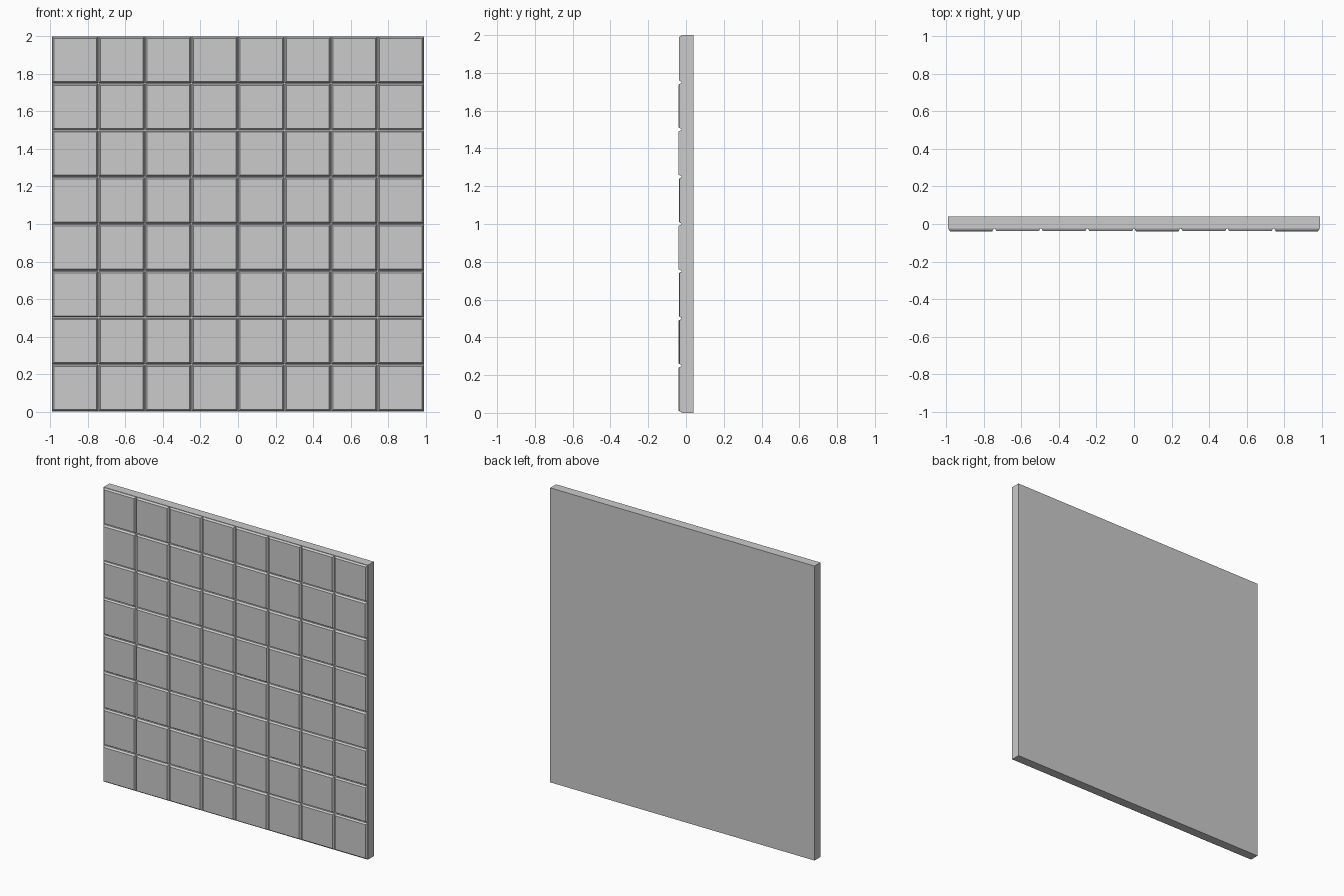
import bpy, bmesh, random

if "Cube" in bpy.data.objects:
    bpy.data.objects.remove(bpy.data.objects["Cube"])

random.seed(4)
W, H, N = 1.986, 2.0, 8
BACK, SLAB_FRONT, FACE = 0.039, -0.024, -0.037


def make_object(name, bm):
    bmesh.ops.recalc_face_normals(bm, faces=bm.faces)
    mesh = bpy.data.meshes.new(name)
    bm.to_mesh(mesh)
    bm.free()
    ob = bpy.data.objects.new(name, mesh)
    bpy.context.collection.objects.link(ob)
    return ob


def add_block(bm, x, z, w, h, y_back, y_front, inset=0.0):
    """Block whose front face is inset, giving sloped edges."""
    rings = []
    for y, d in ((y_back, 0), (y_front, inset)):
        a, b = w / 2 - d, h / 2 - d
        rings.append([bm.verts.new((x + sx * a, y, z + sz * b))
                      for sx, sz in ((-1, -1), (1, -1), (1, 1), (-1, 1))])
    back, front = rings
    bm.faces.new(back)
    bm.faces.new(front)
    for i in range(4):
        j = (i + 1) % 4
        bm.faces.new((back[i], back[j], front[j], front[i]))


# Backing slab
bm = bmesh.new()
add_block(bm, 0, H / 2, W, H, BACK, SLAB_FRONT)
make_object("backing_panel", bm)

# Grid of bevelled tiles with slightly uneven depth
bm = bmesh.new()
px, pz = W / N, H / N
for row in range(N):
    for col in range(N):
        x = -W / 2 + (col + 0.5) * px
        z = (row + 0.5) * pz
        depth = FACE + random.uniform(-0.002, 0.002)
        add_block(bm, x, z, px - 0.005, pz - 0.005, SLAB_FRONT + 0.001, depth, 0.008)
make_object("wall_tiles", bm)
